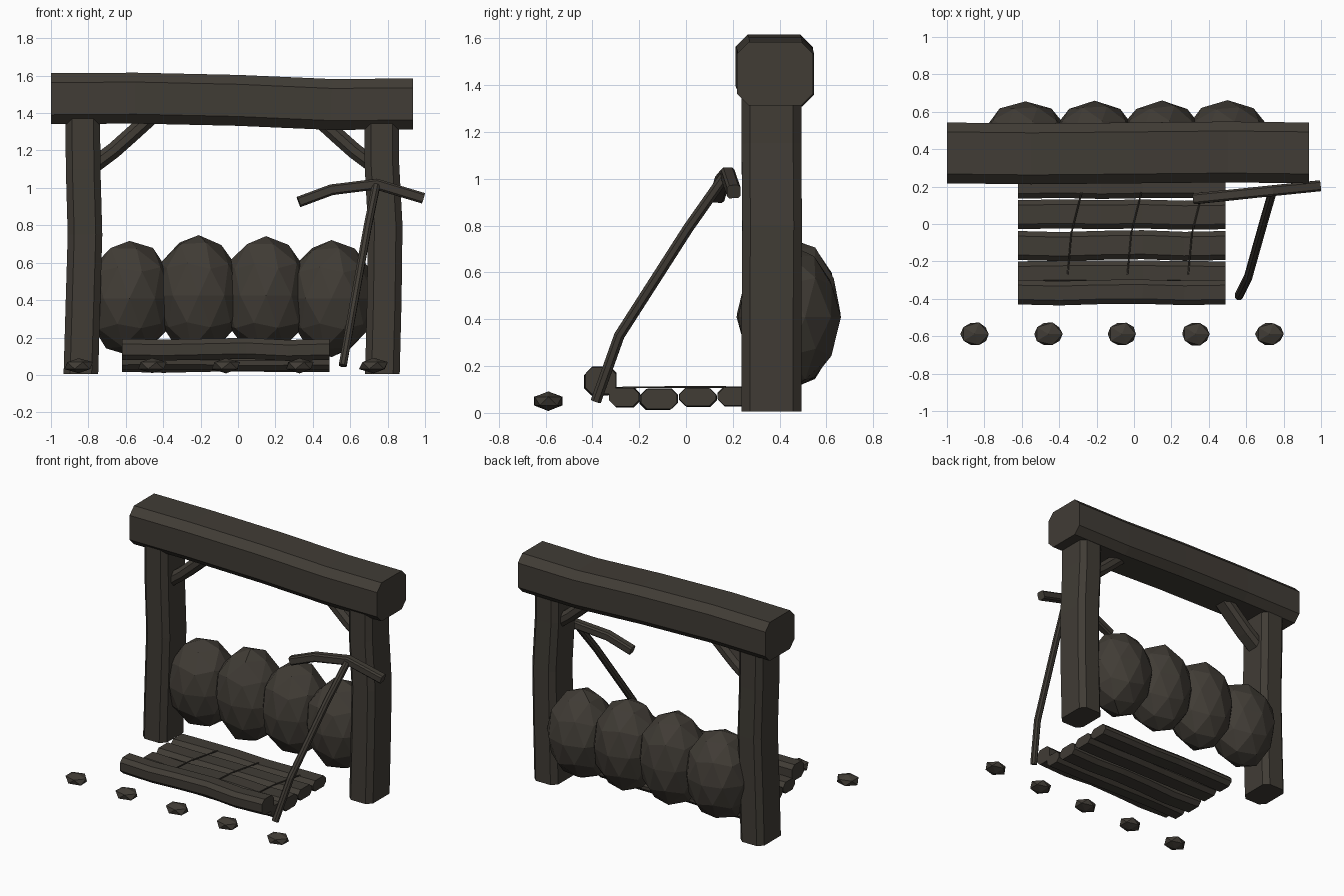
import bpy, bmesh, random
from mathutils import Vector

random.seed(4)
if "Cube" in bpy.data.objects:
    bpy.data.objects.remove(bpy.data.objects["Cube"])

mat = bpy.data.materials.new("dark_weathered_brown")
mat.use_nodes = True
COLOR = (0.052, 0.045, 0.036, 1)
mat.diffuse_color = COLOR
mat.node_tree.nodes["Principled BSDF"].inputs["Base Color"].default_value = COLOR


def finish(name, bm):
    bmesh.ops.recalc_face_normals(bm, faces=bm.faces)
    mesh = bpy.data.meshes.new(name)
    bm.to_mesh(mesh)
    bm.free()
    mesh.materials.append(mat)
    obj = bpy.data.objects.new(name, mesh)
    bpy.context.collection.objects.link(obj)
    return obj


def timber(name, path, width, height, chamfer, side=(0, 1, 0)):
    """Sweep a chamfered rectangle along a path; width runs along side."""
    pts = [Vector(p) for p in path]
    w, h, c = width / 2, height / 2, chamfer
    outline = [(w, h - c), (w - c, h), (c - w, h), (-w, h - c),
               (-w, c - h), (c - w, -h), (w - c, -h), (w, c - h)]
    bm = bmesh.new()
    rings = []
    for i, p in enumerate(pts):
        tangent = (pts[min(i + 1, len(pts) - 1)] - pts[max(i - 1, 0)]).normalized()
        if i in (0, len(pts) - 1) and abs(tangent.x) + abs(tangent.z) > 0.99:
            # square ends on members that run along a main axis
            axis = max(range(3), key=lambda k: abs(tangent[k]))
            if abs(tangent[axis]) > 0.985:
                tangent = Vector([float(k == axis) * (1 if tangent[k] > 0 else -1)
                                  for k in range(3)])
        up = tangent.cross(Vector(side)).normalized()
        across = up.cross(tangent)
        rings.append([bm.verts.new(p + across * a + up * b) for a, b in outline])
    for r0, r1 in zip(rings, rings[1:]):
        for k in range(8):
            j = (k + 1) % 8
            bm.faces.new((r0[k], r0[j], r1[j], r1[k]))
    bm.faces.new(rings[0])
    bm.faces.new(rings[-1])
    return finish(name, bm)


def lump(name, center, radii, detail, jitter):
    """Faceted, slightly uneven rounded mass."""
    bm = bmesh.new()
    bmesh.ops.create_icosphere(bm, subdivisions=detail, radius=1)
    for v in bm.verts:
        k = 1 + random.uniform(-jitter, jitter)
        v.co = Vector([c + n * r * k for c, n, r in zip(center, v.co, radii)])
    return finish(name, bm)


# Frame: lintel, posts and corner braces
timber("lintel_beam", [(-1, 0.38, 1.477), (-0.55, 0.375, 1.48), (0, 0.38, 1.468),
                       (0.5, 0.385, 1.446), (0.935, 0.38, 1.449)], 0.325, 0.272, 0.05)
timber("right_post", [(-0.84, 0.365, 0.005), (-0.83, 0.365, 0.35), (-0.818, 0.368, 0.75),
                      (-0.828, 0.365, 1.1), (-0.83, 0.365, 1.38)], 0.255, 0.185, 0.035)
timber("left_post", [(0.772, 0.365, 0.005), (0.782, 0.365, 0.4), (0.787, 0.368, 0.8),
                     (0.768, 0.365, 1.15), (0.768, 0.365, 1.36)], 0.255, 0.185, 0.035)
for name, s, shift in (("right_brace", -1, -0.045), ("left_brace", 1, 0)):
    timber(name, [(s * 0.74 + shift, 0.37, 1.11), (s * 0.62 + shift, 0.37, 1.2),
                  (s * 0.53 + shift, 0.37, 1.28), (s * 0.42 + shift, 0.37, 1.38)],
           0.13, 0.085, 0.025)

# Row of plump sacks between the posts
for i, (x, top) in enumerate(((-0.58, 0.72), (-0.21, 0.75), (0.15, 0.75), (0.5, 0.72))):
    lump(f"sack_{i + 1}", (x, 0.44, top / 2 + 0.05), (0.235, 0.22, top / 2 - 0.05), 2, 0.025)

# Plank floor with a raised front log
planks = [("front_log", -0.365, 0.137, 0.13, 0.112), ("plank_1", -0.265, 0.067, 0.13, 0.08),
          ("plank_2", -0.115, 0.06, 0.155, 0.086), ("plank_3", 0.05, 0.068, 0.155, 0.076),
          ("plank_4", 0.21, 0.07, 0.15, 0.076)]
for name, y, z, width, height in planks:
    path = []
    for i in range(6):
        edge = 0 if i in (0, 5) else 0.006
        path.append((-0.62 + i * 0.222, y + random.uniform(-edge, edge),
                     z + random.uniform(-edge, edge)))
    timber(name, path, width, height, 0.027)

# Thin straw strands lying across the planks
for i, x in enumerate((-0.315, 0.005, 0.33)):
    timber(f"strand_{i + 1}", [(x - 0.04, -0.27, 0.109), (x - 0.02, -0.05, 0.11),
                               (x + 0.035, 0.17, 0.111)], 0.008, 0.008, 0.002, (1, 0, 0))

# Pick leaning against the left post
timber("pick_handle", [(0.56, -0.385, 0.05), (0.61, -0.285, 0.33),
                       (0.693, 0.01, 0.79), (0.738, 0.165, 1.01)], 0.042, 0.045, 0.012, (1, 0, 0))
timber("pick_head", [(0.325, 0.135, 0.925), (0.5, 0.153, 0.99),
                     (0.74, 0.178, 1.02), (0.99, 0.204, 0.945)], 0.058, 0.058, 0.01)

# Row of small stones in front
for i in range(5):
    lump(f"stone_{i + 1}", (-0.852 + i * 0.394, -0.588, 0.05), (0.083, 0.07, 0.041), 1, 0.04)
